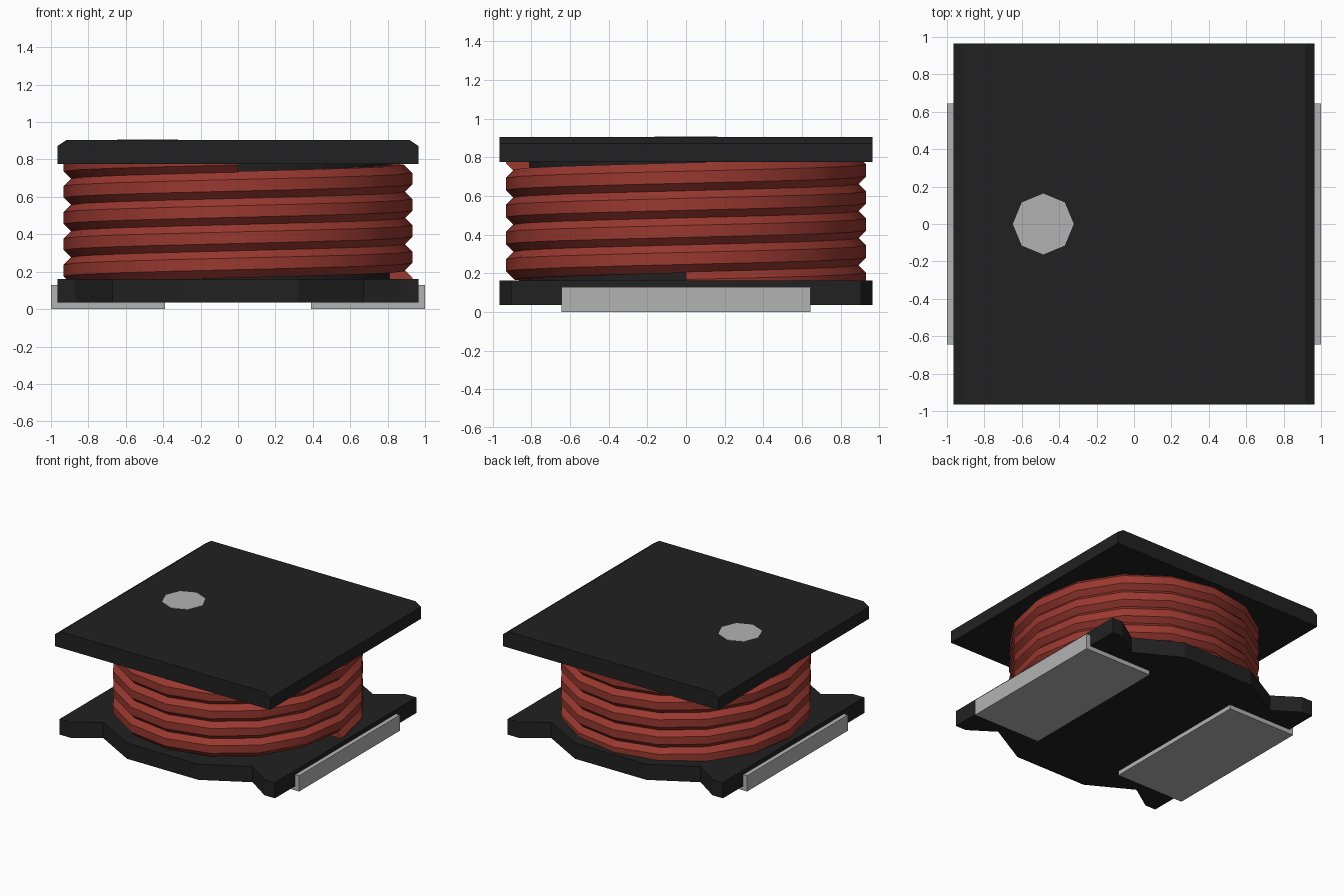
import bpy, bmesh, math

if "Cube" in bpy.data.objects:
    bpy.data.objects.remove(bpy.data.objects["Cube"], do_unlink=True)


def material(name, rgb, rough=0.6):
    m = bpy.data.materials.new(name)
    m.use_nodes = True
    m.diffuse_color = (*rgb, 1)
    bsdf = m.node_tree.nodes["Principled BSDF"]
    bsdf.inputs["Base Color"].default_value = (*rgb, 1)
    bsdf.inputs["Roughness"].default_value = rough
    return m


BLACK = material("ferrite black", (0.0152, 0.0152, 0.0152))
RED = material("enamel red", (0.32, 0.04, 0.029))
GREY = material("tin grey", (0.45, 0.45, 0.45))


def finish(name, bm, mat):
    bmesh.ops.recalc_face_normals(bm, faces=bm.faces)
    mesh = bpy.data.meshes.new(name)
    bm.to_mesh(mesh)
    bm.free()
    mesh.materials.append(mat)
    obj = bpy.data.objects.new(name, mesh)
    bpy.context.collection.objects.link(obj)
    return obj


def prism(name, points, offset, mat):
    """Extrude a closed outline of 3D points along an offset vector."""
    bm = bmesh.new()
    face = bm.faces.new([bm.verts.new(p) for p in points])
    ext = bmesh.ops.extrude_face_region(bm, geom=[face])
    verts = [g for g in ext["geom"] if isinstance(g, bmesh.types.BMVert)]
    bmesh.ops.translate(bm, verts=verts, vec=offset)
    return finish(name, bm, mat)


def ring(n, r, cx=0.0):
    return [(cx + r * math.cos(2 * math.pi * i / n), r * math.sin(2 * math.pi * i / n))
            for i in range(n)]


# Base flange: bulged front and back, four corner tabs
quarter = [(0.965, 0.905), (0.87, 0.905), (0.67, 0.77), (0.32, 0.965)]
half = quarter + [(-x, y) for x, y in reversed(quarter)]
outline = half + [(-x, -y) for x, y in half]
prism("base_flange", [(x, y, 0.035) for x, y in outline], (0, 0, 0.127), BLACK)

# Top plate: chamfered along its two side edges
W = 0.965
section = [(-W, 0.775), (W, 0.775), (W, 0.872), (0.915, 0.905), (-0.915, 0.905), (-W, 0.872)]
prism("top_plate", [(x, -W, z) for x, z in section], (0, 2 * W, 0), BLACK)

# Centre core joining the two flanges
prism("core", [(x, y, 0.1) for x, y in ring(32, 0.81)], (0, 0, 0.72), BLACK)

# Polarity dot
prism("polarity_dot", [(x, y, 0.903) for x, y in ring(8, 0.163, -0.485)], (0, 0, 0.004), GREY)

# L-shaped terminals, mirrored left and right
ell = [(0.39, 0), (1.0, 0), (1.0, 0.128), (0.965, 0.128), (0.965, 0.035), (0.39, 0.035)]
for side, s in (("left", 1), ("right", -1)):
    prism(side + "_terminal", [(s * x, -0.645, z) for x, z in ell], (0, 1.29, 0), GREY)

# Winding: an eight-sided wire swept along a helix of 4.75 turns
STEPS, TURNS, PITCH, WIRE = 16, 4.75, 0.14, 0.081
apothem = WIRE * math.cos(math.pi / 8)
centre = 0.932 - apothem
bm = bmesh.new()
loops = []
for i in range(int(STEPS * TURNS) + 1):
    a = 2 * math.pi * i / STEPS
    z = 0.137 + PITCH * i / STEPS
    loop = []
    for k in range(8):
        b = 2 * math.pi * (k + 0.5) / 8
        r = centre + WIRE * math.cos(b)
        loop.append(bm.verts.new((r * math.cos(a), r * math.sin(a), z + WIRE * math.sin(b))))
    loops.append(loop)
for p, q in zip(loops, loops[1:]):
    for k in range(8):
        n = (k + 1) % 8
        bm.faces.new((p[k], q[k], q[n], p[n]))
bm.faces.new(loops[0])
bm.faces.new(loops[-1])
winding = finish("winding", bm, RED)

# Smooth around the turns, sharp between the wire's flats
bpy.ops.object.select_all(action="DESELECT")
winding.select_set(True)
bpy.context.view_layer.objects.active = winding
bpy.ops.object.shade_smooth_by_angle(angle=math.radians(30))
